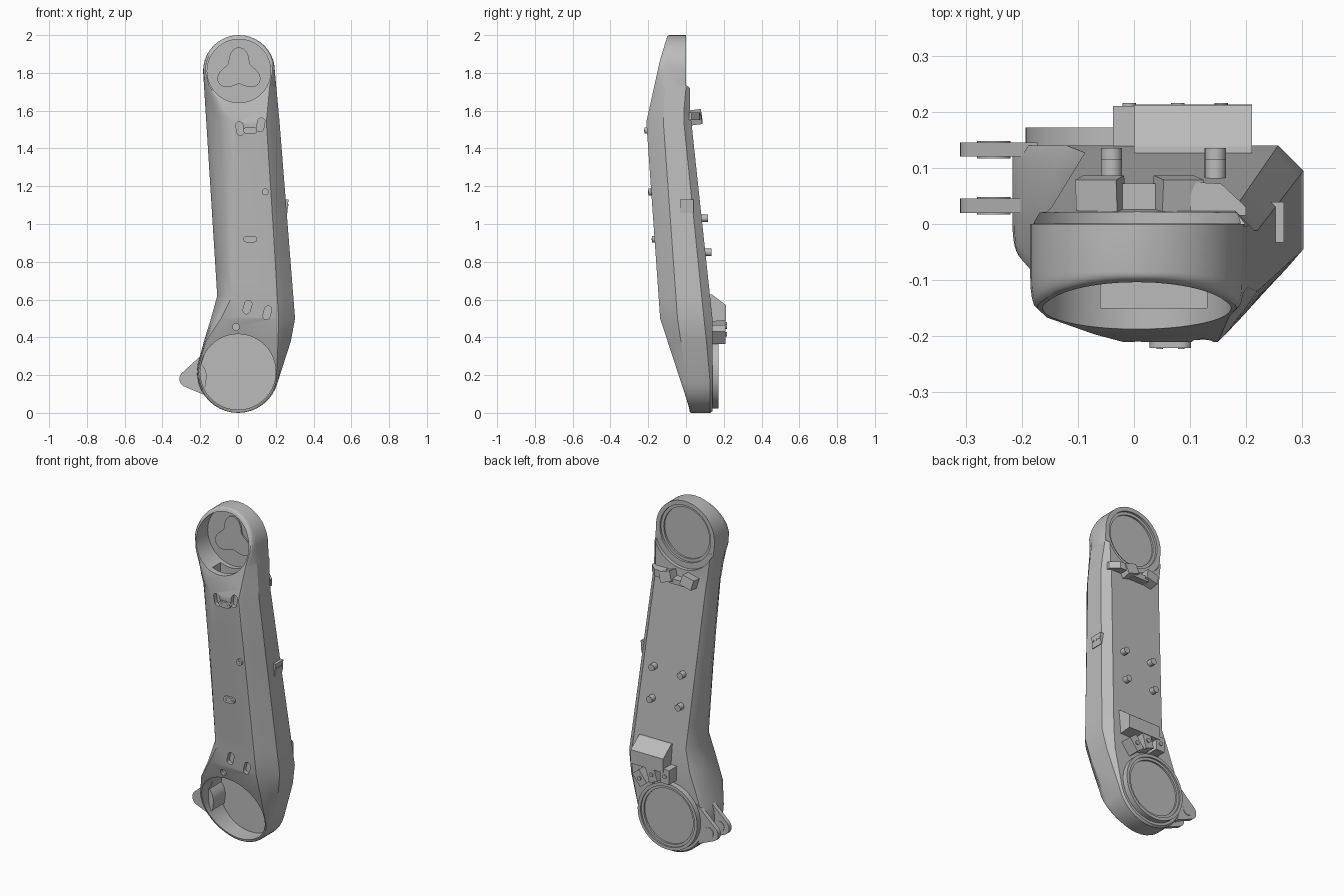
import bpy, bmesh, math
from mathutils import Matrix, Vector

if "Cube" in bpy.data.objects:
    bpy.data.objects.remove(bpy.data.objects["Cube"], do_unlink=True)

grey = bpy.data.materials.new("cast_grey")
grey.use_nodes = True
grey.diffuse_color = (0.5, 0.5, 0.5, 1)
grey.node_tree.nodes["Principled BSDF"].inputs["Base Color"].default_value = (0.5, 0.5, 0.5, 1)
parts = []


def make(name, bm, cutter=False):
    bmesh.ops.recalc_face_normals(bm, faces=bm.faces)
    mesh = bpy.data.meshes.new(name)
    bm.to_mesh(mesh)
    bm.free()
    mesh.materials.append(grey)
    ob = bpy.data.objects.new(name, mesh)
    bpy.context.collection.objects.link(ob)
    if cutter:
        ob.hide_render = True
    else:
        parts.append(ob)
    return ob


def prism(name, pts, d0, d1, axis="y", cutter=False):
    """Extrude an outline along y (points are x, z), x (points are y, z) or z (points are x, y)."""
    place = {"x": lambda u, v, d: (d, u, v), "y": lambda u, v, d: (u, d, v), "z": lambda u, v, d: (u, v, d)}
    bm = bmesh.new()
    a, b = [[bm.verts.new(place[axis](u, v, d)) for u, v in pts] for d in (d0, d1)]
    n = len(pts)
    bm.faces.new(a)
    bm.faces.new(b)
    for i in range(n):
        j = (i + 1) % n
        bm.faces.new((a[i], a[j], b[j], b[i]))
    return make(name, bm, cutter)


def arc(cx, cz, r, a0, a1, n):
    angles = [math.radians(a0 + (a1 - a0) * i / (n - 1)) for i in range(n)]
    return [(cx + r * math.cos(a), cz + r * math.sin(a)) for a in angles]


def disc(name, x, z, r, y0, y1, n=48, cutter=False):
    return prism(name, arc(x, z, r, 0, 360 - 360 / n, n), y0, y1, cutter=cutter)


def slot(name, x, z, half, r, tilt, y0, y1, cutter=False):
    """Rounded slot outline, its long axis turned by tilt degrees from x."""
    dx, dz = half * math.cos(math.radians(tilt)), half * math.sin(math.radians(tilt))
    pts = arc(x + dx, z + dz, r, tilt - 90, tilt + 90, 9) + arc(x - dx, z - dz, r, tilt + 90, tilt + 270, 9)
    return prism(name, pts, y0, y1, cutter=cutter)


def box(name, centre, size, tilt=0, lean=0):
    bm = bmesh.new()
    turn = Matrix.Rotation(math.radians(tilt), 4, "Y") @ Matrix.Rotation(math.radians(lean), 4, "X")
    scale = Matrix.Diagonal(Vector(size).to_4d())
    bmesh.ops.create_cube(bm, size=1, matrix=Matrix.Translation(centre) @ turn @ scale)
    return make(name, bm)


def cut(ob, cutters):
    for c in cutters:
        m = ob.modifiers.new("cut", "BOOLEAN")
        m.operation, m.solver, m.object = "DIFFERENCE", "EXACT", c
    bpy.context.view_layer.update()
    graph = bpy.context.evaluated_depsgraph_get()
    mesh = bpy.data.meshes.new_from_object(ob.evaluated_get(graph))
    ob.modifiers.clear()
    ob.data = mesh
    for c in cutters:
        bpy.data.objects.remove(c, do_unlink=True)


def curve(*pts):
    """Piecewise linear function of z through (z, value) points, z falling."""
    def f(z):
        if z >= pts[0][0]:
            return pts[0][1]
        for (za, a), (zb, b) in zip(pts, pts[1:]):
            if z >= zb:
                return a + (b - a) * (za - z) / (za - zb)
        return pts[-1][1]
    return f


# Depth of the arm along its height
y_back = curve((1.735, 0), (1.722, .02), (1.6, .022), (.5, .14), (0, .14))
y_front = curve((1.99, -.1), (1.87, -.137), (1.54, -.21), (.5, -.137), (.02, .02))
y_right = curve((2, -.085), (1.81, -.11), (1.54, -.12), (.5, -.045), (.2, 0), (0, .03))
y_left = curve((2, -.085), (1.81, -.095), (1.54, -.07), (1, -.03), (.5, -.005), (.2, .01), (0, .03))
chamfer = curve((1.735, .004), (1.722, .02), (1.54, .04), (.5, .045), (.2, .012))


def y_side(x, z):
    t = min(1, max(0, (x + .03) / .1))
    return y_left(z) + t * (y_right(z) - y_left(z))


# Side edges of the outer and front outlines
rows = (1.735, 1.722, 1.6, 1.54, 1.25, 1.0, .75, .62, .5, .38)
out_l = curve((1.81, -.185), (.62, -.11), (.5, -.143), (.38, -.18))
out_r = curve((1.81, .195), (1.54, .22), (.5, .302), (.45, .3), (.38, .28))
front_l = curve((1.735, -.155), (1.6, -.07), (1.54, -.02), (.62, -.03), (.5, -.09), (.38, -.17))
front_r = curve((1.75, .17), (1.54, .15), (1, .185), (.5, .215), (.38, .212))
TOP, LOW = (.005, 1.81), (0, .217)


def outline(r_top, r_low, left, right):
    top = arc(*TOP, r_top, 0, 180, 21)
    low = arc(*LOW, r_low, 160, 345, 21)
    pts = top + [(left(z), z) for z in rows] + low + [(right(z), z) for z in reversed(rows)]
    return pts[10:] + pts[:10]


def fillet(angle):
    """Outline between side and front: rounded on one side, nearly flat on the other."""
    out, front = math.cos(math.radians(angle)), math.sin(math.radians(angle))
    left, right = .6 * out + .4 * (1 - front), 1.03 - front
    pts = outline(.178 + .012 * out, .209 + .008 * out,
                  lambda z: front_l(z) + left * (out_l(z) - front_l(z)),
                  lambda z: front_r(z) + right * (out_r(z) - front_r(z)))
    return pts, lambda x, z: y_side(x, z) + front * (y_front(z) - y_side(x, z))


layers = (
    (outline(.19, .208, lambda z: out_l(z) + .5 * chamfer(z), lambda z: out_r(z) - chamfer(z)),
     lambda x, z: y_back(z)),
    (outline(.19, .217, out_l, out_r), lambda x, z: y_back(z) - chamfer(z)),
    (outline(.19, .217, out_l, out_r), y_side),
    fillet(22), fillet(42), fillet(63),
    (outline(.178, .209, front_l, front_r), lambda x, z: y_front(z)),
)

# Arm shell: loft the outlines from back to front, then cap both ends
bm = bmesh.new()
loops = [[bm.verts.new((x, y(x, z), z)) for x, z in pts] for pts, y in layers]
n = len(loops[0])
for a, b in zip(loops, loops[1:]):
    for i in range(n):
        j = (i + 1) % n
        bm.faces.new((a[i], a[j], b[j], b[i]))
for loop in (loops[0], loops[-1]):
    for k in range(n // 2):
        ring = [loop[k], loop[k + 1], loop[-k - 1], loop[-k % n]]
        bm.faces.new(list(dict.fromkeys(ring)))
shell = make("arm_shell", bm)

# Joint cups, cable window, back recesses and front slots
window = [(-.06, 1.59), (.13, 1.59), (.13, 1.72), (-.06, 1.72)]
cutters = [
    disc("top_cup", *TOP, .168, -.4, -.048, 64, True),
    disc("low_cup", *LOW, .2, -.4, .12, 64, True),
    prism("window", window, -.15, -.075, cutter=True),
    disc("top_step", *TOP, .2, .0005, .2, 64, True),
    disc("top_recess", *TOP, .165, -.012, .2, 64, True),
    disc("top_recess_inner", *TOP, .148, -.022, .2, 64, True),
]
for x, z, tilt in ((.01, 1.505, 100), (.12, 1.525, 80), (.05, .56, 75), (.155, .53, 75)):
    y = y_front(z)
    cutters.append(slot("slot_cutter", x, z, .018, .019, tilt, y - .1, y + .025, True))
cutters.append(disc("hole_cutter", -.01, .455, .018, -.3, y_front(.455) + .02, 24, True))
cut(shell, cutters)

# Three-lobed plate on the top cup floor
lobes = []
for i in range(60):
    a = math.radians(i * 6)
    r = .097 + .028 * math.cos(3 * (a - math.pi / 2))
    lobes.append((TOP[0] + r * math.cos(a), TOP[1] + r * math.sin(a)))
prism("lobed_plate", lobes, -.056, -.047)

# Flange ring on the back of the lower joint, and the bulge in its cup wall
flange = disc("low_flange", *LOW, .193, .13, .172, 64)
cut(flange, [disc("flange_recess", *LOW, .175, .163, .3, 64, True),
             disc("flange_recess_inner", *LOW, .16, .153, .3, 64, True)])
bulge = arc(*LOW, .204, 160, 205, 10) + [(-.172, .14), (-.165, .2), (-.174, .232), (-.192, .258)]
prism("cup_wall_bulge", bulge, .01, .125)

# Clevis lug beside the lower joint
lug = [(-.172, .325)] + arc(-.265, .18, .045, 125, 250, 13) + [(-.178, .095), (-.208, .217)]
for name, y0, y1 in (("front", .02, .045), ("back", .12, .145)):
    prism("lug_plate_" + name, lug, y0, y1)
    disc("lug_boss_" + name, -.25, .18, .03, y0 - .003, y1 + .003, 32)

# Small plates and boss on the front
for x, z in ((.065, 1.495), (.065, .92)):
    y = y_front(z)
    slot("front_tab", x, z, .02, .017, 0, y - .014, y + .02)
    for s in (-1, 1):
        disc("tab_screw", x + s * .019, z, .006, y - .016, y, 12)
disc("front_boss", .145, 1.17, .018, y_front(1.17) - .014, y_front(1.17) + .02, 24)
disc("front_boss_screw", .145, 1.17, .008, y_front(1.17) - .016, y_front(1.17), 12)

# Cover plate on the side
box("side_plate", (.252, .003, 1.095), (.025, .072, .07), 4)
for y in (-.02, .003, .026):
    box("side_screw", (.264, y, 1.1), (.006, .01, .01), 4)

# Pegs on the back
for x in (-.04, .145):
    for z in (1.03, .85):
        disc("back_peg", x, z, .019, y_back(z) - .02, y_back(z) + .033, 24)

# Clamp blocks below the upper joint
for x, z, tilt in ((-.06, 1.567, -14), (.078, 1.565, 18)):
    box("upper_clamp", (x, .05, z), (.075, .066, .06), tilt, 8)
box("upper_clamp_bridge", (.01, .045, 1.55), (.1, .055, .03))
foot = [(.1, .015), (.1, .075), (.155, .072), (.2, .03), (.2, .015)]
prism("upper_clamp_foot", foot, 1.55, 1.59, "z")

# Hood and radial clamp fins above the lower joint
hood = [(.1, .63), (.138, .627), (.212, .57), (.213, .49), (.1, .48)]
prism("lower_hood", hood, 0, .21, "x")
for a in (52, 72, 92):
    t = math.radians(a)
    c = (LOW[0] + .252 * math.cos(t), .165, LOW[1] + .252 * math.sin(t))
    box("lower_clamp_fin", c, (.085, .09, .055), -a)
    disc("fin_screw", c[0], c[2], .012, .2, .216, 16)

# Smooth curved faces, keep edges sharp
bpy.ops.object.select_all(action="DESELECT")
for ob in parts:
    ob.select_set(True)
bpy.context.view_layer.objects.active = shell
bpy.ops.object.shade_smooth_by_angle(angle=math.radians(28))
